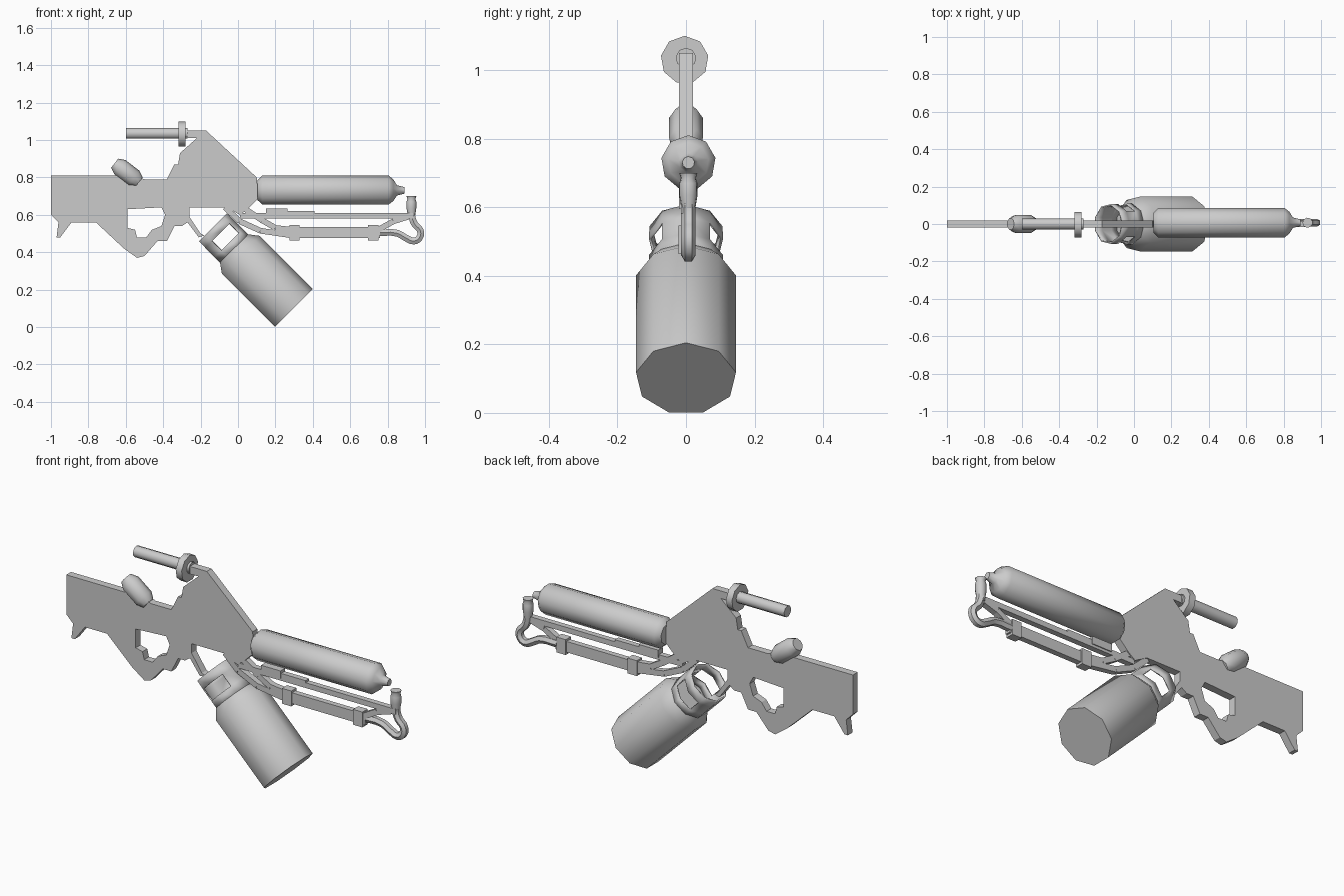
import bpy
import bmesh
import math
from mathutils import Vector

cube = bpy.data.objects.get("Cube")
if cube:
    bpy.data.objects.remove(cube, do_unlink=True)

SIDES = 9
grey = bpy.data.materials.new("plain grey")
grey.use_nodes = True
grey.diffuse_color = (0.6, 0.6, 0.6, 1)
grey.node_tree.nodes["Principled BSDF"].inputs["Base Color"].default_value = grey.diffuse_color


def select_only(obj):
    bpy.ops.object.select_all(action="DESELECT")
    obj.select_set(True)
    bpy.context.view_layer.objects.active = obj


def finish(name, bm, smooth=True):
    """Turn a bmesh into a grey object with sharp edges kept."""
    bmesh.ops.recalc_face_normals(bm, faces=bm.faces)
    mesh = bpy.data.meshes.new(name)
    bm.to_mesh(mesh)
    bm.free()
    mesh.materials.append(grey)
    obj = bpy.data.objects.new(name, mesh)
    bpy.context.collection.objects.link(obj)
    if smooth:
        select_only(obj)
        bpy.ops.object.shade_smooth_by_angle(angle=math.radians(46))
    return obj


def turned(name, start, axis, profile, caps=True, skip=lambda band, side: False):
    """Nine-sided turned part; profile holds (distance along axis, radius)."""
    start, axis = Vector(start), Vector(axis).normalized()
    up = Vector((-axis.z, 0, axis.x))
    if up.z < 0:
        up.negate()
    bm = bmesh.new()
    rings = []
    for t, r in profile:
        ring = []
        for i in range(SIDES):
            a = math.tau * i / SIDES
            offset = up * math.cos(a) + Vector((0, -1, 0)) * math.sin(a)
            ring.append(bm.verts.new(start + axis * t + offset * r))
        rings.append(ring)
    for band, (low, high) in enumerate(zip(rings, rings[1:])):
        for i in range(SIDES):
            j = (i + 1) % SIDES
            if not skip(band, i):
                bm.faces.new((low[i], low[j], high[j], high[i]))
    if caps:
        bm.faces.new(rings[0])
        bm.faces.new(rings[-1])
    return finish(name, bm)


def bar(name, p, q, height, depth):
    """Flat bar between two points of the centre plane."""
    p, q = Vector((p[0], 0, p[1])), Vector((q[0], 0, q[1]))
    along = (q - p).normalized()
    side = Vector((-along.z, 0, along.x)) * height / 2
    y = Vector((0, depth / 2, 0))
    bm = bmesh.new()
    front = [bm.verts.new(v - y) for v in (p - side, q - side, q + side, p + side)]
    face = bm.faces.new(front)
    moved = bmesh.ops.extrude_face_region(bm, geom=[face])["geom"]
    bmesh.ops.translate(bm, vec=y * 2, verts=[v for v in moved if isinstance(v, bmesh.types.BMVert)])
    return finish(name, bm, smooth=False)


def outline_plate(name, outlines, half_depth):
    """Plate cut from closed outlines in hundredths; inner outlines are holes."""
    curve = bpy.data.curves.new(name, "CURVE")
    curve.dimensions, curve.fill_mode, curve.extrude = "2D", "BOTH", half_depth
    for points in outlines:
        spline = curve.splines.new("POLY")
        spline.points.add(len(points) - 1)
        for point, (x, z) in zip(spline.points, points):
            point.co = (x / 100, z / 100, 0, 1)
        spline.use_cyclic_u = True
    curve.materials.append(grey)
    obj = bpy.data.objects.new(name, curve)
    bpy.context.collection.objects.link(obj)
    obj.rotation_euler.x = math.pi / 2
    select_only(obj)
    bpy.ops.object.convert(target="MESH")
    bpy.ops.object.shade_flat()


# Stock, grip and receiver in one flat plate
body = [(-100, 81), (-55, 81), (-50, 79), (-38, 79), (-34, 87), (-32, 87), (-31, 93),
        (-22, 101), (-28, 101), (-28, 105), (-17, 105), (10, 80), (11, 69), (5, 63), (1, 60),
        (-6, 64), (-26, 64), (-26, 59), (-20, 50), (-18, 49), (-21, 48), (-27, 56), (-30, 54),
        (-34, 54), (-38, 46), (-43, 46), (-50, 38), (-54, 37), (-61, 42), (-76, 56), (-89, 56),
        (-95, 48), (-97, 48), (-96, 56), (-100, 60)]
grip_hole = [(-59, 63), (-41, 64), (-39, 60), (-41, 54), (-46, 52), (-49, 48), (-54, 48),
             (-55, 52), (-59, 53)]
outline_plate("body_plate", [body, grip_hole], 0.02)

# Side handle with its round guard
X = (1, 0, 0)
turned("side_handle", (-0.6, 0, 1.035), X, [(0, 0.03), (0.33, 0.03)])
turned("handle_guard", (-0.317, -0.004, 1.03), X, [(0, 0.07), (0.035, 0.07)])

# Small tilted sight barrel
turned("sight", (-0.66, 0, 0.875), (0.13, 0, -0.1),
       [(0, 0.032), (0.035, 0.05), (0.13, 0.05), (0.165, 0.032)])

# Gas tank with tapered outlet
turned("gas_tank", (0.105, 0.007, 0.73), X,
       [(0, 0.055), (0.025, 0.08), (0.7, 0.08), (0.725, 0.06), (0.745, 0.028), (0.785, 0.018)])

# Fuel canister with a windowed open neck
base, lean = (0.295, 0, 0.1), (-1, 0, 1)
turned("canister", base, lean, [(0, 0.148), (0.4, 0.148), (0.45, 0.11)])
neck = turned("canister_neck", base, lean,
              [(0.44, 0.11), (0.49, 0.11), (0.56, 0.11), (0.61, 0.108)], caps=False,
              skip=lambda band, side: band == 1 and side in (1, 2, 6, 7))
wall = neck.modifiers.new("wall", "SOLIDIFY")
wall.thickness = 0.008

# Upper and lower rails under the tank
bar("upper_rail", (0.01, 0.595), (0.94, 0.595), 0.028, 0.03)
bar("rail_block", (0.15, 0.615), (0.265, 0.615), 0.04, 0.04)
bar("rail_step", (0.26, 0.61), (0.41, 0.61), 0.02, 0.03)
bar("lower_rail", (0.27, 0.505), (0.76, 0.505), 0.058, 0.03)
for label, x in (("rear", 0.275), ("front", 0.695)):
    bar(label + "_clamp", (x, 0.505), (x + 0.055, 0.505), 0.082, 0.044)

# Bent arms joining the rails to the body
arms = {
    "outer_arm": [(-0.07, 0.64), (0.01, 0.565), (0.12, 0.515), (0.29, 0.49)],
    "inner_arm": [(0.04, 0.63), (0.13, 0.57), (0.2, 0.53), (0.29, 0.52)],
    "front_arm": [(0.74, 0.515), (0.83, 0.565), (0.91, 0.59)],
}
for name, path in arms.items():
    for i, (p, q) in enumerate(zip(path, path[1:])):
        bar(f"{name}_{i}", p, q, 0.03, 0.03)

# Hose bending up from the lower rail into the nozzle
hose_path = [(0.75, 0.505), (0.85, 0.502), (0.9, 0.475), (0.94, 0.46), (0.97, 0.477),
             (0.975, 0.515), (0.945, 0.55), (0.93, 0.59), (0.93, 0.62)]
hose = bpy.data.curves.new("hose", "CURVE")
hose.dimensions = "3D"
hose.bevel_depth, hose.bevel_resolution = 0.021, 1
hose.use_fill_caps = True
hose.resolution_u = 3
spline = hose.splines.new("BEZIER")
spline.bezier_points.add(len(hose_path) - 1)
for point, (x, z) in zip(spline.bezier_points, hose_path):
    point.co = (x, 0.007, z)
    point.handle_left_type = point.handle_right_type = "AUTO"
hose.materials.append(grey)
hose_object = bpy.data.objects.new("hose", hose)
bpy.context.collection.objects.link(hose_object)
select_only(hose_object)
bpy.ops.object.convert(target="MESH")
bpy.ops.object.shade_smooth_by_angle(angle=math.radians(50))

turned("nozzle", (0.928, 0.007, 0.58), (0, 0, 1),
       [(0, 0.018), (0.055, 0.027), (0.09, 0.027), (0.105, 0.022), (0.12, 0.027)])
